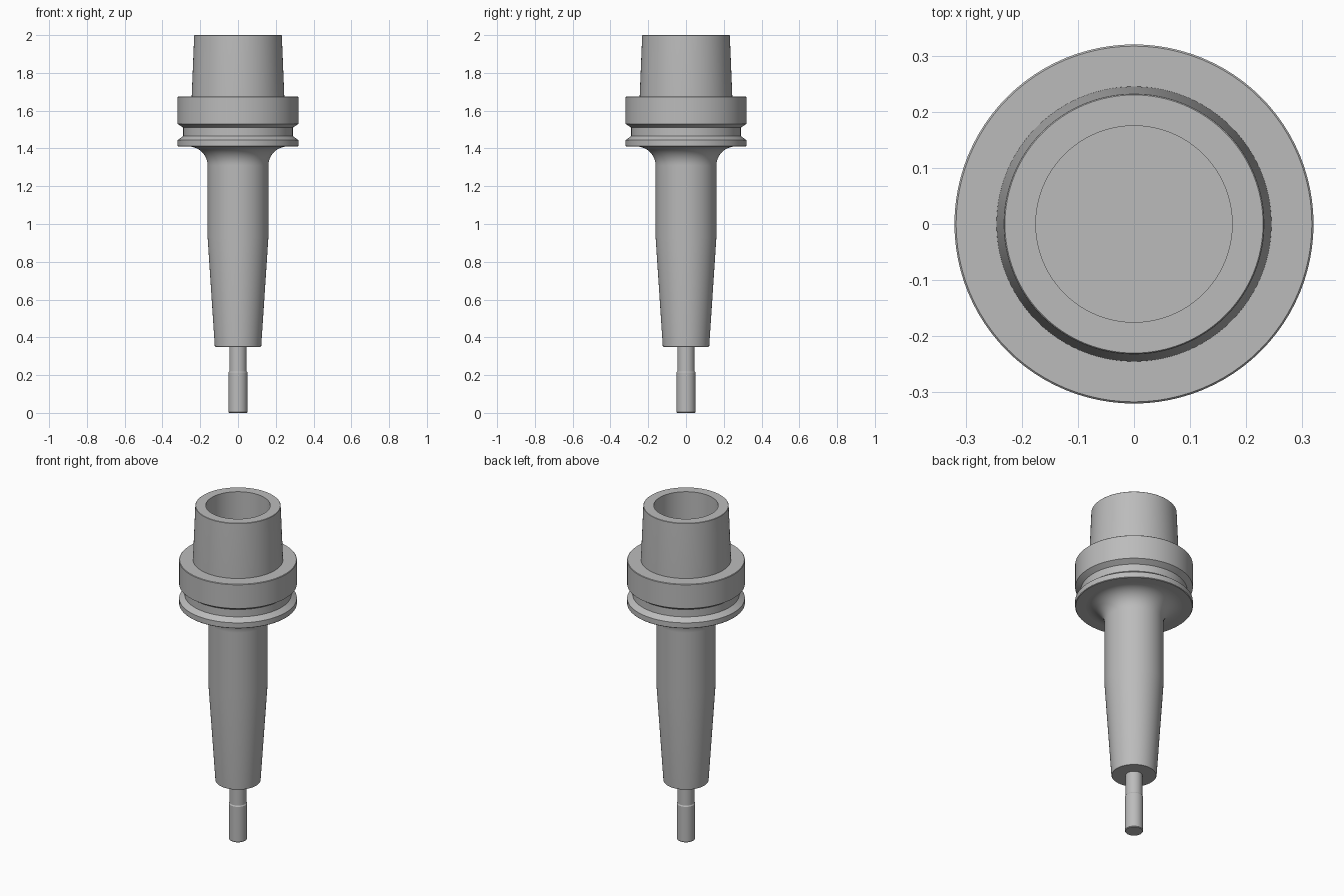
import bpy, bmesh, math
from mathutils import Vector

cube = bpy.data.objects.get("Cube")
if cube:
    bpy.data.objects.remove(cube, do_unlink=True)

steel = bpy.data.materials.new("steel_grey")
steel.use_nodes = True
grey = (0.5, 0.5, 0.5, 1)
steel.diffuse_color = grey
steel.node_tree.nodes["Principled BSDF"].inputs["Base Color"].default_value = grey


def lathe(name, profile, steps=96):
    """Spin an (r, z) profile about the z axis into a closed solid."""
    bm = bmesh.new()
    verts = [bm.verts.new((r, 0, z)) for r, z in profile]
    edges = [bm.edges.new(pair) for pair in zip(verts, verts[1:])]
    bmesh.ops.spin(bm, geom=verts + edges, cent=Vector(), axis=Vector((0, 0, 1)),
                   angle=math.tau, steps=steps, use_duplicate=False)
    bmesh.ops.remove_doubles(bm, verts=bm.verts, dist=0.0002)
    bmesh.ops.recalc_face_normals(bm, faces=bm.faces)
    mesh = bpy.data.meshes.new(name)
    bm.to_mesh(mesh)
    bm.free()
    mesh.materials.append(steel)
    obj = bpy.data.objects.new(name, mesh)
    bpy.context.collection.objects.link(obj)
    bpy.ops.object.select_all(action='DESELECT')
    obj.select_set(True)
    bpy.context.view_layer.objects.active = obj
    bpy.ops.object.shade_smooth_by_angle(angle=math.radians(15))
    return obj


# Cutting tool shank with a slight neck above its thicker end
lathe("tool_shank", [(0, 0), (0.047, 0), (0.05, 0.004), (0.05, 0.214),
                     (0.046, 0.22), (0.046, 0.38), (0, 0.38)])

# Tapered nose, straight neck and the fillet sweeping out under the flange
neck_r, fillet_r, flange_z = 0.161, 0.1, 1.41
fillet = [(neck_r + fillet_r * (1 - math.cos(a)), flange_z - fillet_r + fillet_r * math.sin(a))
          for a in (math.radians(7.5 * i) for i in range(13))]
lathe("tapered_neck", [(0, 0.35), (0.12, 0.35), (0.123, 0.354), (neck_r, 0.93)]
      + fillet + [(0.261, 1.43), (0, 1.43)])

# Flange with its gripper groove
lathe("grooved_flange", [(0, flange_z), (0.317, flange_z), (0.32, 1.413), (0.32, 1.444),
                         (0.29, 1.466), (0.29, 1.51), (0.32, 1.53),
                         (0.32, 1.672), (0.317, 1.675), (0, 1.675)])

# Hollow conical coupling on top
lathe("hollow_taper", [(0, 1.66), (0.245, 1.66), (0.245, 1.68), (0.232, 1.998), (0.23, 2),
                       (0.175, 2), (0.175, 1.69), (0, 1.69)])
